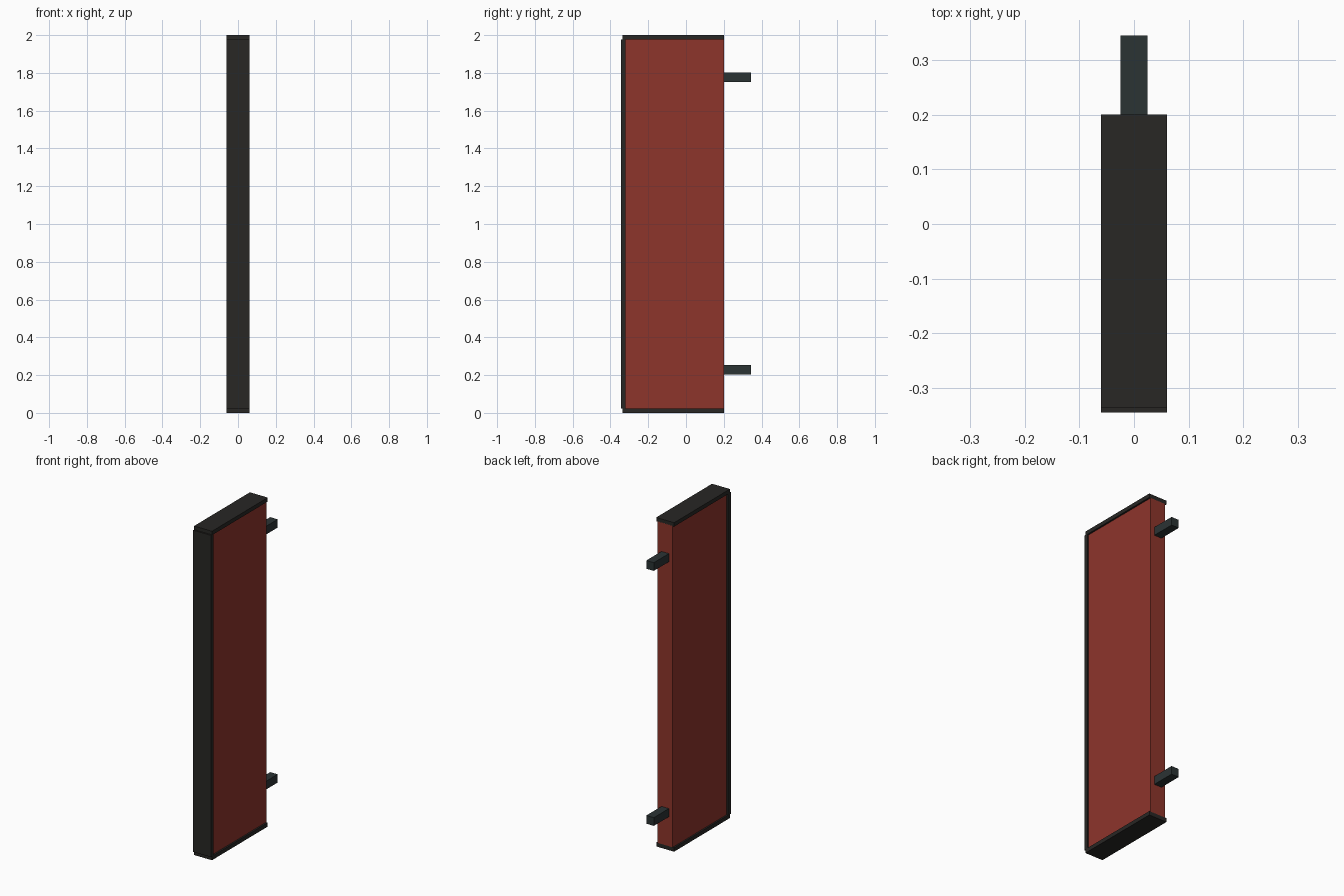
import bpy

if "Cube" in bpy.data.objects:
    bpy.data.objects.remove(bpy.data.objects["Cube"])


def material(name, rgb):
    m = bpy.data.materials.new(name)
    m.diffuse_color = (*rgb, 1.0)
    m.use_nodes = True
    m.node_tree.nodes["Principled BSDF"].inputs["Base Color"].default_value = m.diffuse_color
    return m


RED = material("red_panel", (0.27, 0.035, 0.024))
BLACK = material("black_trim", (0.021, 0.020, 0.018))
STEEL = material("dark_steel", (0.024, 0.033, 0.034))


def box(name, half_x, y, z, mat):
    """Box centred on x, spanning the given y and z ranges."""
    bpy.ops.mesh.primitive_cube_add(
        size=1, location=(0, (y[0] + y[1]) / 2, (z[0] + z[1]) / 2))
    ob = bpy.context.object
    ob.name = name
    ob.scale = (2 * half_x, y[1] - y[0], z[1] - z[0])
    bpy.ops.object.transform_apply(location=False, rotation=False, scale=True)
    ob.data.materials.append(mat)
    return ob


# Main sign body
box("panel", 0.05, (-0.33, 0.2), (0.02, 1.98), RED)

# Trim: front strip and end caps, slightly wider than the panel
box("front_trim", 0.06, (-0.345, -0.32), (0.022, 1.978), BLACK)
box("bottom_cap", 0.06, (-0.336, 0.2), (0.0, 0.024), BLACK)
box("top_cap", 0.06, (-0.336, 0.2), (1.976, 2.0), BLACK)

# Wall brackets at the back
for name, z in (("lower_bracket", 0.203), ("upper_bracket", 1.753)):
    box(name, 0.025, (0.195, 0.345), (z, z + 0.05), STEEL)
